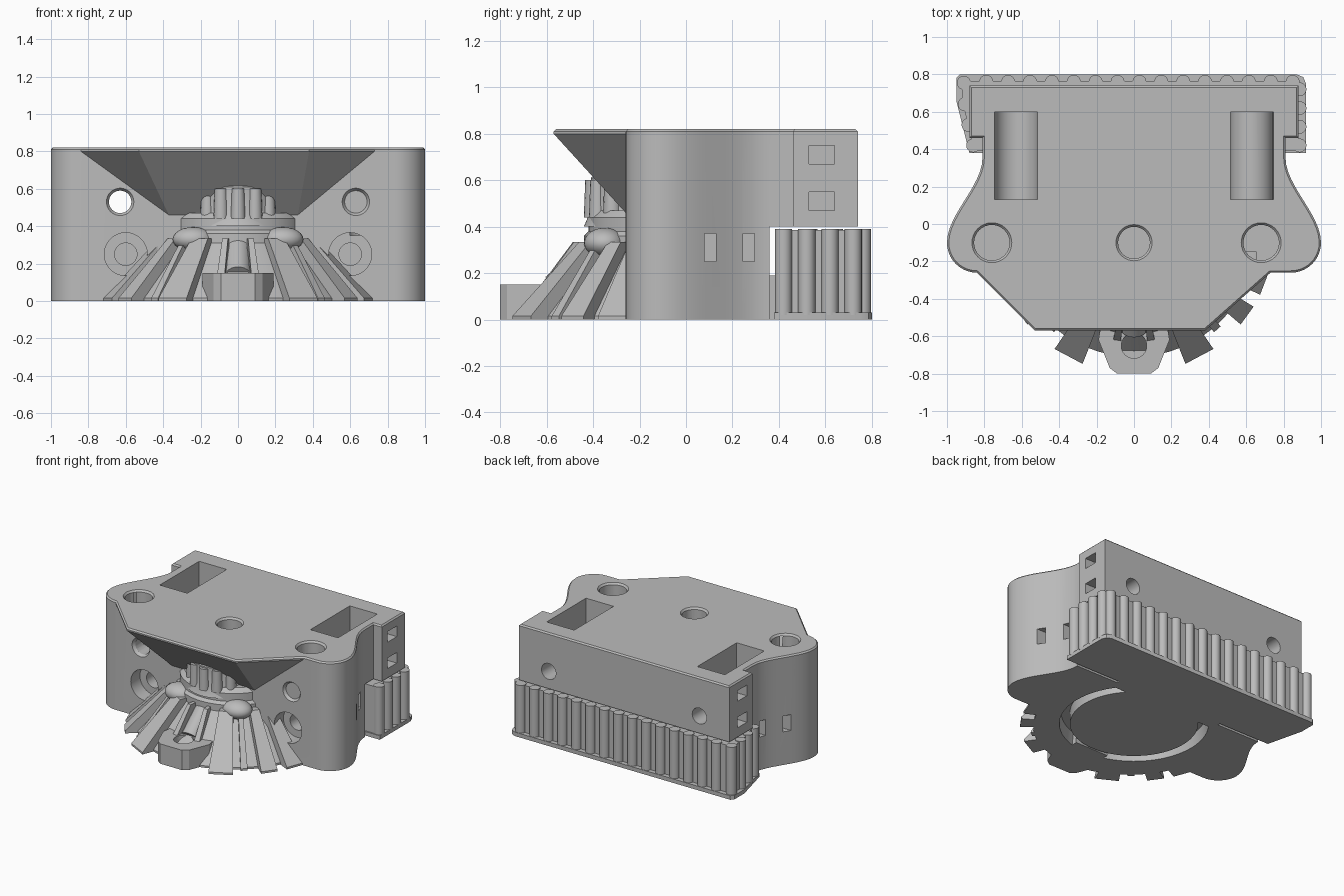
import bpy, bmesh
from math import sin, cos, pi, radians
from mathutils import Vector, Matrix

cube = bpy.data.objects.get("Cube")
if cube:
    bpy.data.objects.remove(cube, do_unlink=True)

grey = bpy.data.materials.new("light_grey")
grey.use_nodes = True
tone = (0.5, 0.5, 0.5, 1)
grey.diffuse_color = tone
grey.node_tree.nodes["Principled BSDF"].inputs["Base Color"].default_value = tone


# ---- helpers ----
def finish(bm, name):
    bmesh.ops.recalc_face_normals(bm, faces=bm.faces)
    mesh = bpy.data.meshes.new(name)
    bm.to_mesh(mesh)
    bm.free()
    mesh.materials.append(grey)
    ob = bpy.data.objects.new(name, mesh)
    bpy.context.collection.objects.link(ob)
    return ob


def prism(name, outline, z0, z1):
    bm = bmesh.new()
    base = bm.faces.new([bm.verts.new((x, y, z0)) for x, y in outline])
    top = bmesh.ops.extrude_face_region(bm, geom=[base])["geom"]
    verts = [v for v in top if isinstance(v, bmesh.types.BMVert)]
    bmesh.ops.translate(bm, verts=verts, vec=(0, 0, z1 - z0))
    return finish(bm, name)


def box(name, x0, x1, y0, y1, z0, z1):
    return prism(name, [(x0, y0), (x1, y0), (x1, y1), (x0, y1)], z0, z1)


def hull(name, points):
    bm = bmesh.new()
    for p in points:
        bm.verts.new(p)
    bmesh.ops.convex_hull(bm, input=bm.verts)
    return finish(bm, name)


def rod(name, a, b, r, r2=None, seg=32):
    a, b = Vector(a), Vector(b)
    bm = bmesh.new()
    turn = (b - a).to_track_quat("Z", "Y").to_matrix().to_4x4()
    bmesh.ops.create_cone(bm, cap_ends=True, segments=seg, radius1=r,
                          radius2=r if r2 is None else r2, depth=(b - a).length,
                          matrix=Matrix.Translation((a + b) / 2) @ turn)
    return finish(bm, name)


def lathe(name, profile, centre_y, seg=64):
    bm = bmesh.new()
    verts = [bm.verts.new((r, 0, z)) for r, z in profile]
    edges = [bm.edges.new(p) for p in zip(verts, verts[1:] + verts[:1])]
    bmesh.ops.spin(bm, geom=verts + edges, axis=(0, 0, 1), cent=(0, 0, 0),
                   steps=seg, angle=2 * pi)
    bmesh.ops.remove_doubles(bm, verts=bm.verts, dist=1e-4)
    bmesh.ops.translate(bm, verts=bm.verts, vec=(0, centre_y, 0))
    return finish(bm, name)


def combine(target, tool, op="DIFFERENCE"):
    tool.hide_render = True
    mod = target.modifiers.new("cut", "BOOLEAN")
    mod.operation, mod.solver, mod.object = op, "EXACT", tool
    bpy.context.view_layer.objects.active = target
    bpy.ops.object.modifier_apply(modifier=mod.name)
    bpy.data.objects.remove(tool, do_unlink=True)


# ---- main body: waisted sides, rounded ears, rear block and front overhang ----
side = [(0.81, 0.36)]
for i in range(13):
    t = i / 12
    side.append((0.81 + 0.19 * t * t * (3 - 2 * t), 0.355 - 0.455 * t))
side += [(0.84 + 0.16 * cos(a), -0.1 - 0.16 * sin(a))
         for a in [pi / 2 * i / 10 for i in range(1, 11)]]
body = prism("main_body", side + [(-x, y) for x, y in reversed(side)], 0, 0.82)
combine(body, box("neck", -0.81, 0.81, 0.3, 0.5, 0.4, 0.82), "UNION")
combine(body, box("rear_block", -0.88, 0.88, 0.46, 0.74, 0.4, 0.82), "UNION")
lip = [(-0.84, -0.26), (-0.53, -0.57), (0.38, -0.57), (0.73, -0.26)]
overhang = [(x, y, z) for x, y in lip for z in (0.8, 0.82)]
overhang += [(x, -0.2, z) for x, z in ((-0.84, 0.82), (0.73, 0.82), (-0.84, 0.8), (0.73, 0.8))]
overhang += [(x, y, 0.46) for x in (-0.37, 0.32) for y in (-0.26, -0.2)]
combine(body, hull("overhang", overhang), "UNION")

# soft edge around the top
bm = bmesh.new()
bm.from_mesh(body.data)
bmesh.ops.remove_doubles(bm, verts=bm.verts, dist=1e-4)
bmesh.ops.dissolve_limit(bm, angle_limit=0.01, verts=bm.verts, edges=bm.edges)
rim = [e for e in bm.edges if all(v.co.z > 0.819 for v in e.verts)
       and e.calc_face_angle(0) > 0.5]
bmesh.ops.bevel(bm, geom=rim, offset=0.01, segments=1, affect="EDGES")
bm.to_mesh(body.data)
bm.free()

# ---- openings in the body ----
for s in (-1, 1):
    combine(body, box("pocket", s * 0.63 - 0.115, s * 0.63 + 0.115, 0.13, 0.6, 0.53, 0.9))
    combine(body, rod("trough", (s * 0.63, 0.13, 0.53), (s * 0.63, 0.6, 0.53), 0.1149))
    combine(body, rod("through_hole", (s * 0.63, -0.5, 0.53), (s * 0.63, 0.9, 0.53), 0.06))
    combine(body, rod("hole_mouth", (s * 0.63, -0.27, 0.53), (s * 0.63, -0.24, 0.53), 0.08, 0.06))
    combine(body, rod("counterbore", (s * 0.6, -0.4, 0.25), (s * 0.6, -0.15, 0.25), 0.115))
    combine(body, rod("screw_hole", (s * 0.6, -0.2, 0.25), (s * 0.6, 0.2, 0.25), 0.06))
    ear = s * 0.72 - 0.04
    combine(body, rod("ear_hole", (ear, -0.1, 0.35), (ear, -0.1, 0.9), 0.095))
    combine(body, rod("ear_mouth", (ear, -0.1, 0.8), (ear, -0.1, 0.83), 0.09, 0.115))
    for z in (0.47, 0.67):
        combine(body, box("block_slot", s * 0.88 - 0.1, s * 0.88 + 0.1, 0.53, 0.64, z, z + 0.08))
    for y, x in ((0.08, 0.93), (0.245, 0.85)):
        combine(body, box("side_slot", s * x - 0.09, s * x + 0.09, y, y + 0.05, 0.25, 0.37))
combine(body, rod("centre_hole", (0, -0.1, 0.5), (0, -0.1, 0.9), 0.085))
combine(body, rod("centre_mouth", (0, -0.1, 0.8), (0, -0.1, 0.83), 0.08, 0.105))


def groove():
    return lathe("groove", [(0.44, -0.05), (0.52, -0.05), (0.5, 0.09), (0.44, 0.09)], 0)


combine(body, groove())

# ---- flared front skirt with its collar ----
skirt = lathe("front_skirt", [(0, 0), (0.66, 0), (0.66, 0.015), (0.39, 0.31), (0.39, 0.36),
                              (0.37, 0.38), (0.37, 0.44), (0.34, 0.47), (0, 0.47)], -0.05)
combine(skirt, box("rear_trim", -1, 1, -0.22, 1, -0.1, 1))
combine(skirt, groove())


def polar(angle, r, z):
    a = radians(angle)
    return (r * sin(a), -0.05 - r * cos(a), z)


# raised ribs fanning down the skirt
for s in (-1, 1):
    for mid, half in ((9, 2), (28, 6.5), (41, 2), (54, 4.5), (69, 5)):
        long = 0.75 if half > 3 else 0.68
        pts = [polar(s * mid + d, r, z) for d in (-half, half)
               for r, z in ((long, 0), (long, 0.015), (0.44, 0.335), (0.34, 0.335), (0.56, 0))]
        hull("skirt_rib", pts)
    # rounded pads on the collar
    bm = bmesh.new()
    bmesh.ops.create_uvsphere(bm, u_segments=24, v_segments=12, radius=1)
    bmesh.ops.scale(bm, verts=bm.verts, vec=(0.11, 0.09, 0.065))
    bmesh.ops.translate(bm, verts=bm.verts, vec=(s * 0.24, -0.35, 0.33))
    finish(bm, "collar_pad")

# scalloped crown under the overhang
lathe("crown", [(0, 0.4), (0.24, 0.4), (0.21, 0.47), (0.21, 0.61), (0.19, 0.63), (0, 0.63)], -0.2)
for i in range(-3, 4):
    a = radians(i * 27)
    x, y = 0.2 * sin(a), -0.2 - 0.2 * cos(a)
    rod("crown_flute", (x, y, 0.44), (x, y, 0.6), 0.04, 0.034, 16)

# ---- front tab with screw hole and sloping spout ----
tab = [(-0.18, -0.56), (-0.19, -0.62), (-0.13, -0.77), (-0.09, -0.8),
       (0.09, -0.8), (0.13, -0.77), (0.19, -0.62), (0.18, -0.56)]
lug = prism("front_tab", tab, 0, 0.15)
combine(lug, rod("tab_hole", (0, -0.65, 0.05), (0, -0.65, 0.3), 0.068))
rod("tab_spout", (0, -0.56, 0.13), (0, -0.4, 0.27), 0.07)
box("tab_root", -0.14, 0.14, -0.58, -0.45, 0, 0.14)

# ---- rear fluted block on its base plate ----
plate = [(-0.95, 0.78), (-0.93, 0.8), (0.87, 0.8), (0.905, 0.785), (0.92, 0.75),
         (0.92, 0.38), (-0.88, 0.38), (-0.95, 0.66)]
prism("base_plate", plate, 0, 0.03)
prism("fluted_core", [(-0.92, 0.765), (0.88, 0.765), (0.88, 0.39), (-0.85, 0.39), (-0.92, 0.66)],
      0.02, 0.385)
spots = [(-0.79 + 0.117 * i, 0.76) for i in range(15)]
spots += [(0.885, 0.42 + 0.1 * i) for i in range(4)]
spots += [(-0.86, 0.42), (-0.885, 0.53), (-0.905, 0.64), (-0.91, 0.755)]
for x, y in spots:
    rod("flute", (x, y, 0.02), (x, y, 0.39), 0.037, seg=20)
box("joining_web", -0.45, 0.45, 0.3, 0.42, 0, 0.19)

# ---- shading ----
for ob in bpy.context.scene.objects:
    ob.select_set(ob.type == "MESH")
bpy.context.view_layer.objects.active = body
bpy.ops.object.shade_smooth_by_angle(angle=radians(30))
